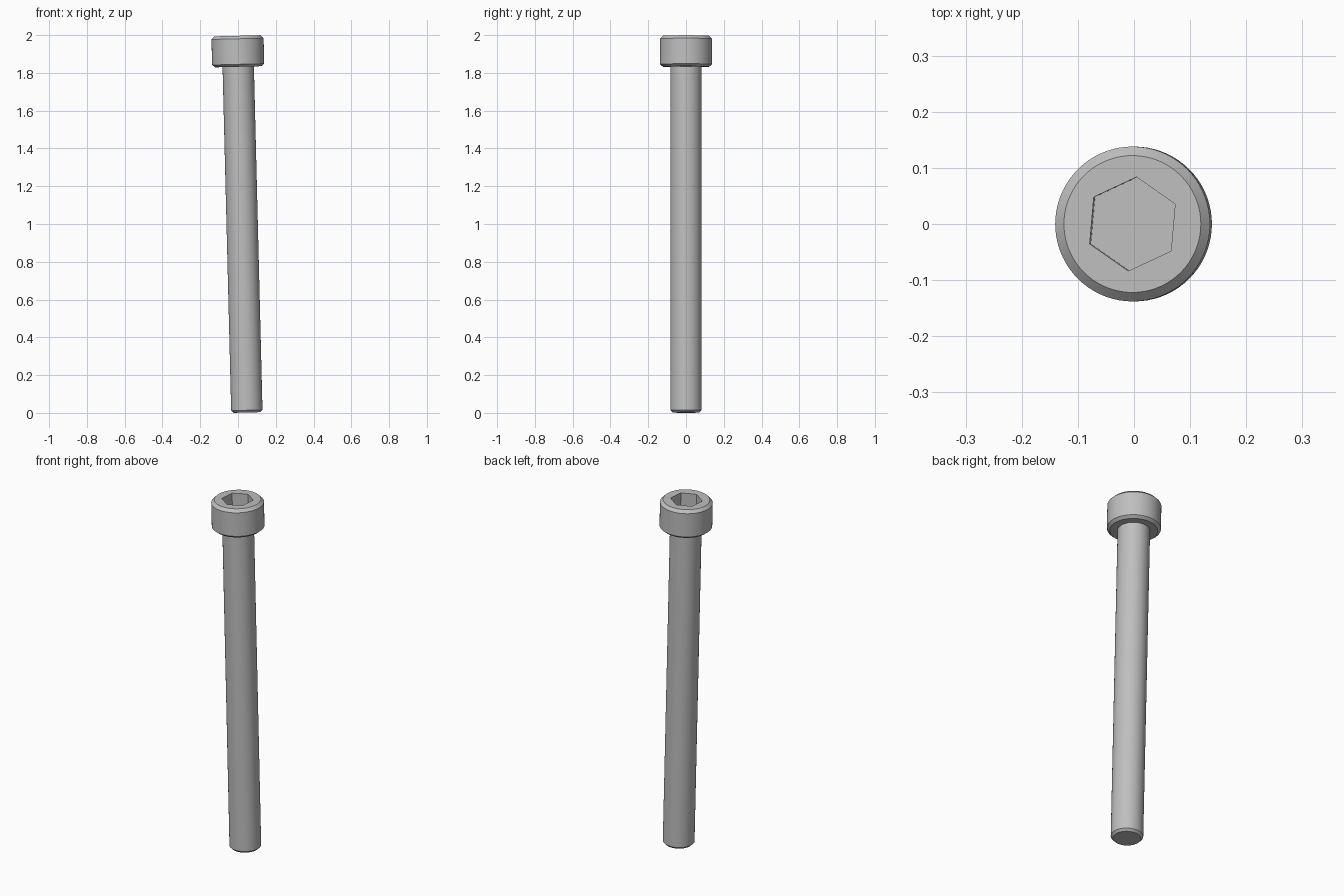
import bpy, bmesh, math
from mathutils import Matrix

cube = bpy.data.objects.get("Cube")
if cube:
    bpy.data.objects.remove(cube, do_unlink=True)

LENGTH = 1.995        # overall length along the axis
HEAD_BASE = 1.831     # underside of the head
SHAFT_R, HEAD_R = 0.083, 0.138
CHAMFER = 0.016
SOCKET_R, SOCKET_DEPTH = 0.084, 0.09
TILT = -0.025         # slight lean toward the right side
SEGMENTS = 72

steel = bpy.data.materials.new("grey steel")
steel.use_nodes = True
grey = (0.52, 0.52, 0.52, 1)
steel.diffuse_color = grey
steel.node_tree.nodes["Principled BSDF"].inputs["Base Color"].default_value = grey


def add_object(name, bm):
    bmesh.ops.recalc_face_normals(bm, faces=bm.faces)
    mesh = bpy.data.meshes.new(name)
    bm.to_mesh(mesh)
    bm.free()
    mesh.materials.append(steel)
    obj = bpy.data.objects.new(name, mesh)
    bpy.context.collection.objects.link(obj)
    return obj


def lathe(name, profile):
    """Stack of rings joined by quads, capped flat at both ends."""
    bm = bmesh.new()
    rings = []
    for r, z in profile:
        angles = [math.tau * i / SEGMENTS for i in range(SEGMENTS)]
        rings.append([bm.verts.new((r * math.cos(a), r * math.sin(a), z)) for a in angles])
    for low, high in zip(rings, rings[1:]):
        for i in range(SEGMENTS):
            j = (i + 1) % SEGMENTS
            bm.faces.new((low[i], low[j], high[j], high[i]))
    bm.faces.new(rings[0][::-1])
    bm.faces.new(rings[-1])
    return add_object(name, bm)


# Shaft and cylindrical head in one turned body
bolt = lathe("bolt_body", [
    (SHAFT_R - 0.012, 0), (SHAFT_R, 0.012),
    (SHAFT_R, HEAD_BASE),
    (HEAD_R - CHAMFER, HEAD_BASE), (HEAD_R, HEAD_BASE + 0.013),
    (HEAD_R, LENGTH - CHAMFER), (HEAD_R - CHAMFER, LENGTH),
])

# Hexagonal drive socket cut into the head
bm = bmesh.new()
bmesh.ops.create_cone(
    bm, cap_ends=True, segments=6, radius1=SOCKET_R, radius2=SOCKET_R,
    depth=2 * SOCKET_DEPTH,
    matrix=Matrix.Translation((0, 0, LENGTH)) @ Matrix.Rotation(math.radians(-5), 4, "Z"))
cutter = add_object("socket_cutter", bm)
cutter.hide_render = True

cut = bolt.modifiers.new("socket", "BOOLEAN")
cut.operation = "DIFFERENCE"
cut.solver = "EXACT"
cut.object = cutter
bpy.ops.object.select_all(action="DESELECT")
bolt.select_set(True)
bpy.context.view_layer.objects.active = bolt
bpy.ops.object.modifier_apply(modifier=cut.name)
bpy.data.objects.remove(cutter, do_unlink=True)

# Smooth round sides with crisp chamfers, then lean the bolt
bpy.ops.object.shade_smooth_by_angle(angle=math.radians(25))
bolt.rotation_euler.y = TILT
bolt.location = (0.047, 0, 0.002)
